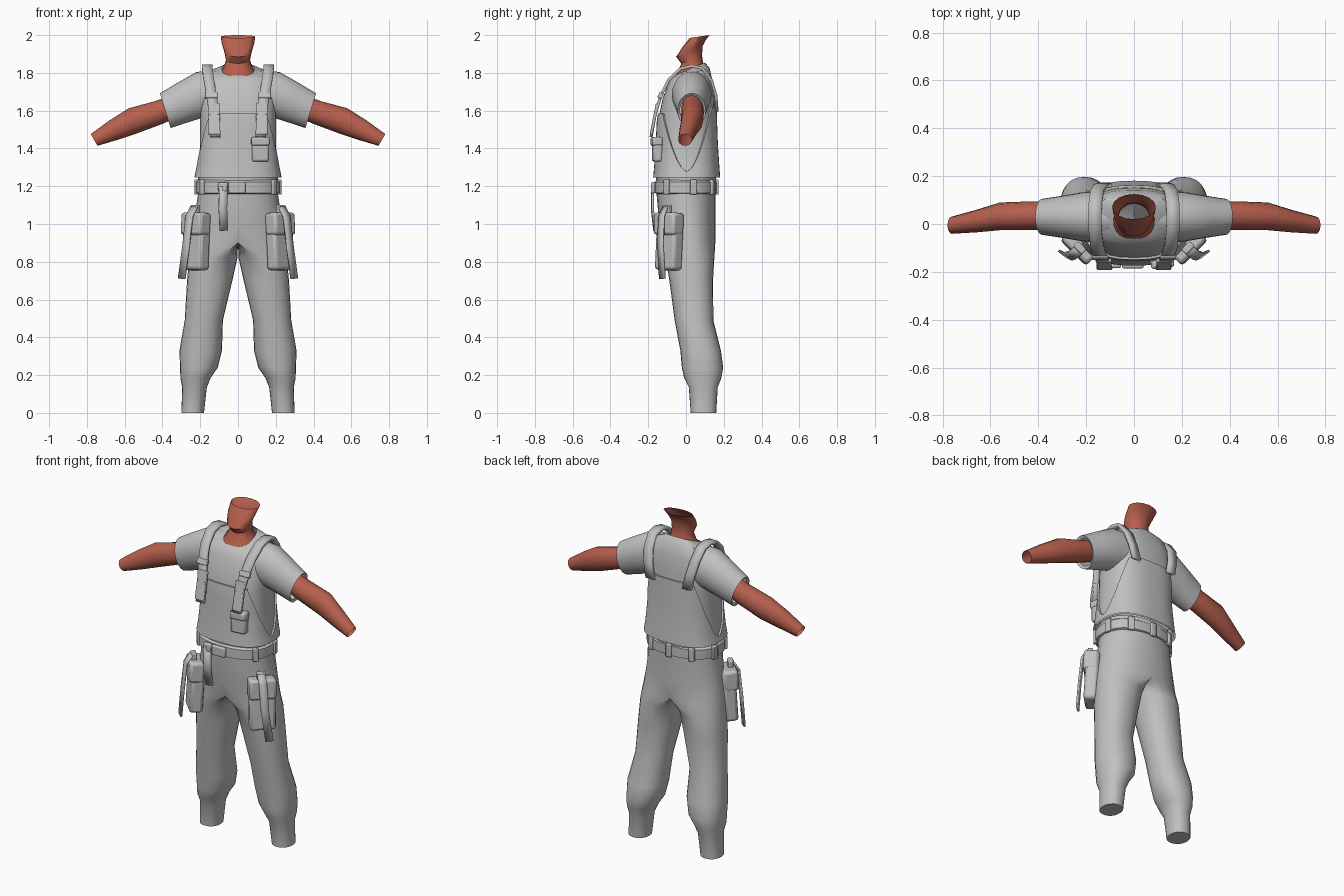
import bpy, bmesh, math
from mathutils import Vector, Matrix

if "Cube" in bpy.data.objects:
    bpy.data.objects.remove(bpy.data.objects["Cube"])


def material(name, rgb):
    m = bpy.data.materials.new(name)
    m.diffuse_color = (*rgb, 1)
    m.use_nodes = True
    m.node_tree.nodes["Principled BSDF"].inputs["Base Color"].default_value = m.diffuse_color
    return m


CLOTH = material("grey_cloth", (0.53, 0.53, 0.53))
SKIN = material("warm_skin", (0.47, 0.115, 0.075))


def finish(bm, name, mat, mirror=False, bevel=0, solid=0):
    bmesh.ops.recalc_face_normals(bm, faces=bm.faces)
    me = bpy.data.meshes.new(name)
    bm.to_mesh(me)
    bm.free()
    me.materials.append(mat)
    for f in me.polygons:
        f.use_smooth = True
    me.set_sharp_from_angle(angle=math.radians(42))
    ob = bpy.data.objects.new(name, me)
    bpy.context.collection.objects.link(ob)
    if solid:
        md = ob.modifiers.new("thickness", 'SOLIDIFY')
        md.thickness, md.offset = solid, 0
    if bevel:
        md = ob.modifiers.new("soft_edges", 'BEVEL')
        md.width, md.segments = bevel, 2
    if mirror:
        md = ob.modifiers.new("mirror", 'MIRROR')
        md.merge_threshold = 0.0005
    return ob


def spow(v, p):
    return math.copysign(abs(v) ** (2 / p), v)


def oval(c, u, v, n=24, p=2.0, inner=1.0):
    """Closed section; 'inner' scales the half lying on the -u side."""
    c, u, v, pts = Vector(c), Vector(u), Vector(v), []
    for i in range(n):
        a = math.tau * i / n
        k = spow(round(math.cos(a), 6), p)
        pts.append(c + u * (k if k > 0 else k * inner) + v * spow(round(math.sin(a), 6), p))
    return pts


def section(rx, yf, zf, yb, zb, n=32, p=2.0):
    return oval((0, (yf + yb) / 2, (zf + zb) / 2), (rx, 0, 0),
                (0, (yb - yf) / 2, (zb - zf) / 2), n, p)


def loft(name, rings, mat, mirror=False, cap_end=False, **kw):
    bm = bmesh.new()
    rows = [[bm.verts.new(p) for p in r] for r in rings]
    n = len(rows[0])
    for a, b in zip(rows, rows[1:]):
        for i in range(n):
            q = (a[i], a[(i + 1) % n], b[(i + 1) % n], b[i])
            if mirror and all(abs(v.co.x) < 1e-4 for v in q):
                continue  # no wall on the centre plane
            bm.faces.new(q)
    if cap_end:
        bm.faces.new(rows[-1])
    return finish(bm, name, mat, mirror, **kw)


def box(name, c, size, rz=0, rx=0, bevel=0.008, mirror=False):
    bm = bmesh.new()
    mat = (Matrix.Translation(c) @ Matrix.Rotation(rz, 4, 'Z')
           @ Matrix.Rotation(rx, 4, 'X') @ Matrix.Diagonal((*size, 1)))
    bmesh.ops.create_cube(bm, size=1, matrix=mat)
    return finish(bm, name, CLOTH, mirror, bevel)


def ribbon(name, path, width, side=(1, 0, 0), mirror=False, thick=0.012):
    bm = bmesh.new()
    s = Vector(side).normalized() * width / 2
    rows = [(bm.verts.new(Vector(p) - s), bm.verts.new(Vector(p) + s)) for p in path]
    for a, b in zip(rows, rows[1:]):
        bm.faces.new((a[0], a[1], b[1], b[0]))
    return finish(bm, name, CLOTH, mirror, solid=thick)


# Shirt body: half width, front y, front z, back y, back z
P = 2.6
TORSO = [(.222, -.165, 1.245, .172, 1.245), (.212, -.16, 1.30, .168, 1.30),
         (.20, -.152, 1.42, .16, 1.42), (.20, -.145, 1.56, .155, 1.56),
         (.205, -.125, 1.66, .152, 1.66), (.20, -.098, 1.735, .142, 1.75),
         (.165, -.08, 1.77, .125, 1.825), (.085, -.06, 1.785, .10, 1.855)]
loft("shirt_body", [section(*r, p=P) for r in TORSO], CLOTH)

# Short sleeves with a turned-in cuff
loft("sleeve", [oval(c, u, (0, v, 0)) for c, u, v in [
    ((.10, .03, 1.69), (0, 0, .125), .10), ((.20, .03, 1.685), (.02, 0, .12), .105),
    ((.30, .03, 1.64), (.025, 0, .105), .088), ((.385, .03, 1.60), (.028, 0, .092), .075),
    ((.378, .03, 1.603), (.022, 0, .075), .062)]], CLOTH, mirror=True)

# Bare arms, open at the wrist
loft("arm", [oval(c, u, (0, v, 0), 12) for c, u, v in [
    ((.33, .035, 1.625), (.015, 0, .058), .058), ((.42, .035, 1.59), (.02, 0, .06), .06),
    ((.56, .032, 1.545), (.018, 0, .068), .058), ((.66, .012, 1.497), (.018, 0, .053), .047),
    ((.762, -.005, 1.445), (.018, 0, .031), .036)]], SKIN, mirror=True)

# Neck and jaw, open at the top
loft("neck", [section(*r, n=16) for r in [
    (.095, -.068, 1.765, .10, 1.83), (.075, -.045, 1.80, .09, 1.855),
    (.064, -.025, 1.85, .085, 1.89), (.073, -.052, 1.885, .088, 1.94),
    (.086, -.02, 1.935, .105, 1.975), (.091, .02, 1.985, .125, 2.0)]], SKIN)


def torso_point(i, n, z, off):
    for a, b in zip(TORSO, TORSO[1:]):
        if z <= b[2]:
            t = (z - a[2]) / (b[2] - a[2])
            r = [a[k] + (b[k] - a[k]) * t for k in range(5)]
            break
    return section(r[0] + off, r[1] - off, z, r[3] + off, z, n, P)[i]


# Overall bib: thin shell, high in front and back, scooped under the arms
N, ROWS = 64, 9
bib = [[] for _ in range(ROWS + 1)]
for i in range(N):
    y = torso_point(i, N, 1.42, 0).y - .005
    top = 1.275 + (.31 if y < 0 else .345) * min(1, abs(y) / .13) ** 1.6
    for r in range(ROWS):
        bib[r].append(torso_point(i, N, 1.246 + (top - 1.246) * r / (ROWS - 1), .009))
    bib[ROWS].append(torso_point(i, N, top, -.003))
loft("overall_bib", bib, CLOTH)

# Trousers: z, centre x, outer radius, inner radius, front y, back y
LEG = [(1.25, 0, .212, 0, -.158, .16), (1.15, 0, .213, 0, -.155, .155),
       (1.0, 0, .235, 0, -.142, .155), (.90, 0, .252, 0, -.125, .155),
       (.82, .125, .133, .122, -.108, .15), (.70, .15, .12, .12, -.088, .143),
       (.49, .18, .102, .10, -.06, .145), (.33, .197, .113, .112, -.03, .185),
       (.24, .207, .10, .10, -.022, .197), (.185, .223, .082, .078, -.01, .187),
       (.135, .23, .065, .065, .015, .168), (0, .24, .06, .06, .025, .16)]
loft("trousers", [oval((x, (f + b) / 2, z), (ro, 0, 0), (0, (b - f) / 2, 0), 24, 2.2, ri / ro)
                  for z, x, ro, ri, f, b in LEG], CLOTH, mirror=True, cap_end=True)

# Belt with loops
loft("belt", [section(.218 + d, -.163 - d, z, .158 + d, z, p=2.4) for z, d in [
    (1.16, -.008), (1.165, .004), (1.222, .004), (1.232, -.008)]], CLOTH)
ring = section(.222, -.167, 1.195, .162, 1.195, n=32, p=2.4)
for k in (1, 5, 8, 11, 15, 19, 29):
    t = ring[(k + 1) % 32] - ring[k - 1]
    box("belt_loop", ring[k], (.035, .02, .08), math.atan2(t.y, t.x), bevel=.005)

# Belt knot and hanging end
box("belt_knot", (-.005, -.175, 1.192), (.09, .022, .06))
box("belt_tie", (-.08, -.172, 1.195), (.05, .025, .05))
ribbon("belt_end", [(-.078, -.178, 1.20), (-.08, -.178, 1.08), (-.075, -.165, .965)],
       .045, (1, .1, .1))

# Shoulder straps and buckles
ribbon("shoulder_strap", [
    (.12, -.185, 1.46), (.125, -.163, 1.58), (.14, -.133, 1.68), (.155, -.09, 1.765),
    (.162, -.03, 1.822), (.163, .03, 1.836), (.162, .085, 1.825), (.155, .135, 1.76),
    (.14, .158, 1.68), (.122, .165, 1.595)], .055, mirror=True, thick=.016)
box("strap_buckle", (.142, -.135, 1.68), (.068, .024, .032), 0, -.4, .005, True)
box("strap_tab", (.125, -.168, 1.555), (.062, .016, .17), 0, -.2, .004, True)

# Chest pocket with flap
box("chest_pocket", (.118, -.152, 1.39), (.09, .05, .12), .12, 0, .012)
box("chest_pocket_flap", (.118, -.156, 1.437), (.097, .056, .045), .12, 0, .01)

# Thigh pouches facing diagonally outward, with flap and hanging strap
Q = math.radians(45)
box("thigh_pouch", (.222, -.088, .905), (.145, .075, .30), Q, -.06, .018, True)
box("pouch_flap", (.224, -.091, 1.0), (.152, .084, .12), Q, -.06, .016, True)
box("pouch_hanger", (.226, -.10, 1.07), (.05, .03, .06), Q, 0, .006, True)
ribbon("pouch_strap", [(.232, -.11, 1.09), (.258, -.13, 1.04), (.275, -.135, .88),
                       (.298, -.125, .71)], .045, (1, .8, .12), True, .01)
